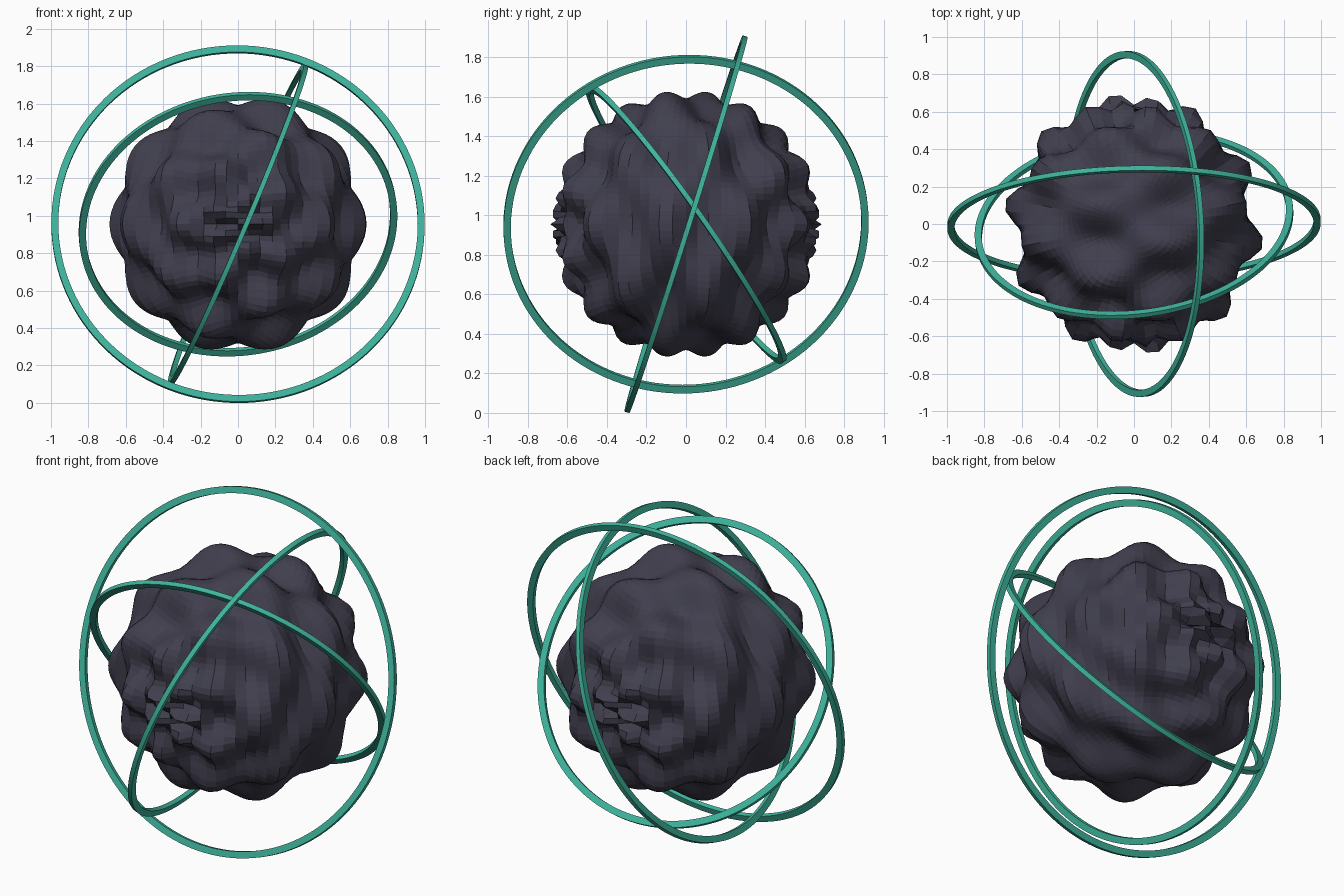
import bpy, bmesh, math
from mathutils import Vector

if "Cube" in bpy.data.objects:
    bpy.data.objects.remove(bpy.data.objects["Cube"])

CENTRE = Vector((0, 0, 0.955))


def material(name, colour):
    m = bpy.data.materials.new(name)
    m.diffuse_color = (*colour, 1)
    m.use_nodes = True
    m.node_tree.nodes["Principled BSDF"].inputs["Base Color"].default_value = m.diffuse_color
    return m


rock_grey = material("rock_grey", (0.052, 0.049, 0.076))
ring_teal = material("ring_teal", (0.050, 0.455, 0.330))


def finish(bm, name, mat):
    bmesh.ops.recalc_face_normals(bm, faces=bm.faces)
    mesh = bpy.data.meshes.new(name)
    bm.to_mesh(mesh)
    bm.free()
    mesh.materials.append(mat)
    obj = bpy.data.objects.new(name, mesh)
    obj.location = CENTRE
    bpy.context.collection.objects.link(obj)
    return obj


# Lumpy core: a sphere with waves running around the front-to-back axis
def build_core(radius=0.637, height=0.064):
    bm = bmesh.new()
    bmesh.ops.create_uvsphere(bm, u_segments=64, v_segments=64, radius=1)
    for v in bm.verts:
        d = v.co.normalized()
        polar = math.acos(max(-1, min(1, -d.y)))
        around = math.atan2(d.z, d.x)
        v.co = d * (radius + height * math.sin(10 * polar) * math.cos(5 * around))
    finish(bm, "lumpy_core", rock_grey)


# Orbit rings: flat-sided bands turned around a tilted axis
def build_ring(name, outer, axis, width=0.037, depth=0.026, steps=128):
    bm = bmesh.new()
    turn = Vector(axis).to_track_quat('Z', 'Y')
    profile = [(outer, -depth / 2), (outer, depth / 2),
               (outer - width, depth / 2), (outer - width, -depth / 2)]
    loops = []
    for i in range(steps):
        a = math.tau * i / steps
        loops.append([bm.verts.new(turn @ Vector((r * math.cos(a), r * math.sin(a), h)))
                      for r, h in profile])
    for i in range(steps):
        p, q = loops[i], loops[(i + 1) % steps]
        for j in range(4):
            k = (j + 1) % 4
            bm.faces.new((p[j], q[j], q[k], p[k]))
    obj = finish(bm, name, ring_teal)
    bpy.ops.object.select_all(action='DESELECT')
    obj.select_set(True)
    bpy.context.view_layer.objects.active = obj
    bpy.ops.object.shade_smooth_by_angle(angle=math.radians(30))


build_core()
build_ring("large_ring", 0.998, (-0.015, 0.954, -0.30))
build_ring("middle_ring", 0.925, (0.92, 0.045, -0.39))
build_ring("small_ring", 0.855, (-0.10, 0.81, 0.573))
